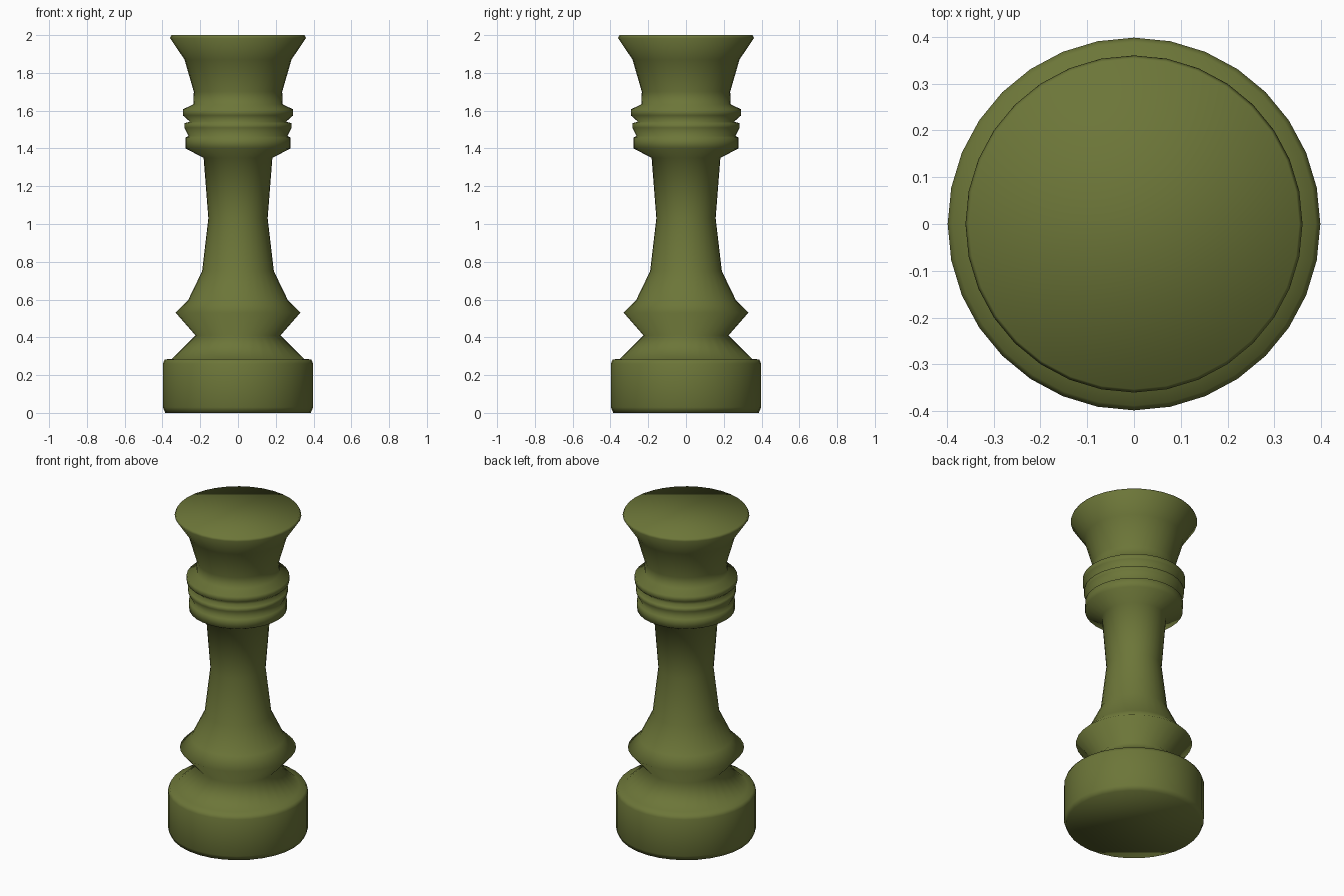
import bpy, bmesh
from math import cos, sin, tau

if "Cube" in bpy.data.objects:
    bpy.data.objects.remove(bpy.data.objects["Cube"])

SIDES = 32

# Half outline of the turned piece: (radius, height), bottom to top
profile = [
    (0.385, 0.0), (0.398, 0.03), (0.398, 0.26), (0.388, 0.283), (0.35, 0.286),   # base drum
    (0.225, 0.41), (0.33, 0.53), (0.265, 0.595),                               # foot and skirt
    (0.19, 0.75), (0.157, 1.03), (0.182, 1.35),                                # stem
    (0.278, 1.40), (0.278, 1.458), (0.262, 1.466),                             # lower collar ring
    (0.284, 1.51), (0.284, 1.533), (0.255, 1.542),                             # middle collar ring
    (0.292, 1.575), (0.292, 1.607), (0.237, 1.633),                            # upper collar ring
    (0.234, 1.70), (0.283, 1.87), (0.36, 1.985), (0.353, 2.0),                 # flared crown
]

# Lathe the outline into rings, then cap both ends
bm = bmesh.new()
rings = [[bm.verts.new((r * cos(tau * i / SIDES), r * sin(tau * i / SIDES), z))
          for i in range(SIDES)] for r, z in profile]
for low, high in zip(rings, rings[1:]):
    for i in range(SIDES):
        j = (i + 1) % SIDES
        bm.faces.new((low[i], low[j], high[j], high[i]))
bm.faces.new(rings[0][::-1])
bm.faces.new(rings[-1])
for face in bm.faces:
    face.smooth = True

mesh = bpy.data.meshes.new("turned_piece")
bm.to_mesh(mesh)
bm.free()
piece = bpy.data.objects.new("turned_piece", mesh)
bpy.context.collection.objects.link(piece)

# Olive green finish
olive = bpy.data.materials.new("olive")
olive.diffuse_color = (0.15, 0.18, 0.04, 1.0)
olive.use_nodes = True
olive.node_tree.nodes["Principled BSDF"].inputs["Base Color"].default_value = olive.diffuse_color
mesh.materials.append(olive)
